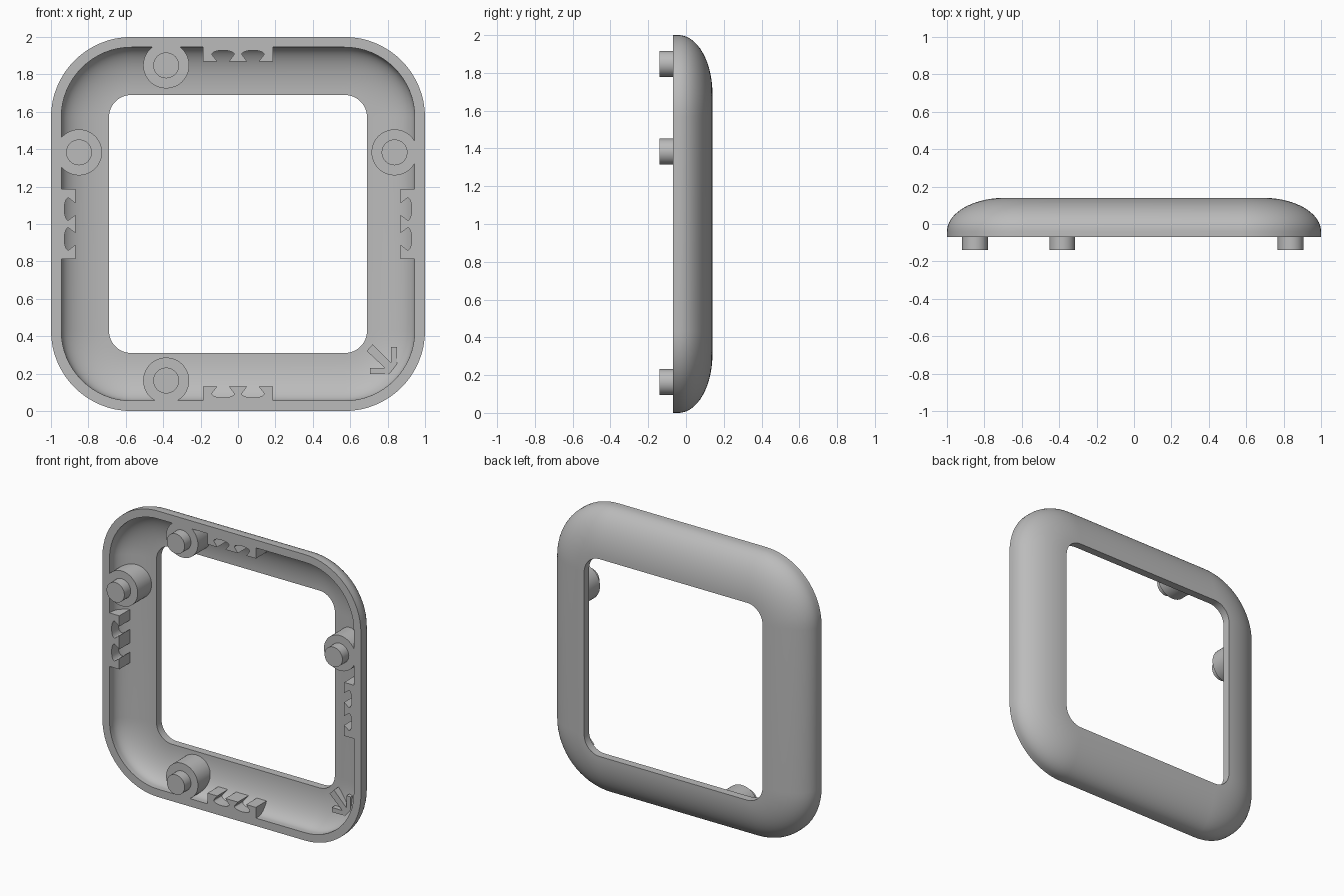
import bpy, bmesh
from math import pi, sin, cos

default = bpy.data.objects.get("Cube")
if default:
    bpy.data.objects.remove(default)

grey = bpy.data.materials.new("light grey plastic")
grey.use_nodes = True
colour = (0.5, 0.5, 0.5, 1)
grey.diffuse_color = colour
grey.node_tree.nodes["Principled BSDF"].inputs["Base Color"].default_value = colour

FRONT, CORNER, HOLE = -0.07, 0.43, 0.31


def finish(name, bm):
    bmesh.ops.recalc_face_normals(bm, faces=bm.faces)
    mesh = bpy.data.meshes.new(name)
    bm.to_mesh(mesh)
    bm.free()
    mesh.materials.append(grey)
    obj = bpy.data.objects.new(name, mesh)
    bpy.context.collection.objects.link(obj)
    return obj


def activate(obj):
    bpy.ops.object.select_all(action="DESELECT")
    obj.select_set(True)
    bpy.context.view_layer.objects.active = obj


def smooth(obj):
    activate(obj)
    bpy.ops.object.shade_smooth_by_angle(angle=pi / 6)


def rounded_loop(bm, inset, y, steps=16):
    """Rounded square, inset from the outer edge, at depth y."""
    c, r = 1 - CORNER, CORNER - inset
    loop = []
    for q, (sx, sz) in enumerate([(1, 1), (-1, 1), (-1, -1), (1, -1)]):
        for i in range(steps + 1):
            a = (q + i / steps) * pi / 2
            loop.append(bm.verts.new((sx * c + r * cos(a), y, 1 + sz * c + r * sin(a))))
    return loop


def sweep(name, profile, closed):
    bm = bmesh.new()
    loops = [rounded_loop(bm, d, y) for d, y in profile]
    pairs = list(zip(loops, loops[1:]))
    if closed:
        pairs.append((loops[-1], loops[0]))
    else:
        bm.faces.new(loops[0])
        bm.faces.new(loops[-1])
    for a, b in pairs:
        for i in range(len(a)):
            j = (i + 1) % len(a)
            bm.faces.new((a[i], a[j], b[j], b[i]))
    return finish(name, bm)


def prism(name, outline, y0, y1):
    """Extrude an (x, z) outline from y0 to y1."""
    bm = bmesh.new()
    face = bm.faces.new([bm.verts.new((x, y0, z)) for x, z in outline])
    new = bmesh.ops.extrude_face_region(bm, geom=[face])["geom"]
    bmesh.ops.translate(bm, vec=(0, y1 - y0, 0),
                        verts=[v for v in new if isinstance(v, bmesh.types.BMVert)])
    return finish(name, bm)


def circle(x, z, r, n=48):
    return [(x + r * cos(2 * pi * i / n), z + r * sin(2 * pi * i / n)) for i in range(n)]


def quarter(start, height, steps=18):
    """Quarter ellipse from the wall to the edge of the opening."""
    return [(HOLE - (HOLE - start) * cos(t), -0.04 + height * sin(t))
            for t in (i / steps * pi / 2 for i in range(steps + 1))]


# Domed shell with a hollow front
outside = [(0, FRONT)] + quarter(0, 0.18)
inside = [(0.055, FRONT)] + quarter(0.055, 0.125)
smooth(sweep("frame_shell", outside + inside[::-1], True))

# Helper volume that trims the inner parts to the hollow
hollow = sweep("hollow_helper",
               [(0.051, -0.2)] + [(d - 0.004, y + 0.004) for d, y in inside[1:]], False)
hollow.hide_render = True


def trim(obj):
    mod = obj.modifiers.new("trim", "BOOLEAN")
    mod.operation, mod.solver, mod.object = "INTERSECT", "EXACT", hollow
    activate(obj)
    bpy.ops.object.modifier_apply(modifier=mod.name)
    smooth(obj)


# Round bosses with locating pegs
bosses = {"top": (-0.384, 1.848), "bottom": (-0.384, 0.163),
          "right": (-0.85, 1.383), "left": (0.837, 1.383)}
for side, (x, z) in bosses.items():
    trim(prism(side + "_boss", circle(x, z, 0.123), FRONT, 0.12))
    smooth(prism(side + "_peg", circle(x, z, 0.069), -0.14, FRONT + 0.01))

# Clip blocks, each with two flared notches
clip = [(-0.187, 0.04), (-0.187, 0.13)]
for mid in (-0.08, 0.08):
    clip.append((mid - 0.032, 0.13))
    clip += [(mid - 0.06 * cos(i * pi / 10), 0.093 - 0.022 * sin(i * pi / 10))
             for i in range(11)]
    clip.append((mid + 0.032, 0.13))
clip += [(0.187, 0.13), (0.187, 0.04)]
sides = {"top": lambda u, d: (u, 2 - d), "bottom": lambda u, d: (u, d),
         "right": lambda u, d: (d - 1, 1 + u), "left": lambda u, d: (1 - d, 1 + u)}
for side, place in sides.items():
    trim(prism(side + "_clip", [place(u, d) for u, d in clip], FRONT, 0.12))

# Raised direction arrow in the lower corner
arrow = [(0.705, 0.198), (0.85, 0.198), (0.85, 0.342), (0.818, 0.342), (0.818, 0.257),
         (0.72, 0.357), (0.688, 0.321), (0.786, 0.23), (0.705, 0.23)]
trim(prism("corner_arrow", arrow, 0.03, 0.12))

bpy.data.objects.remove(hollow)
